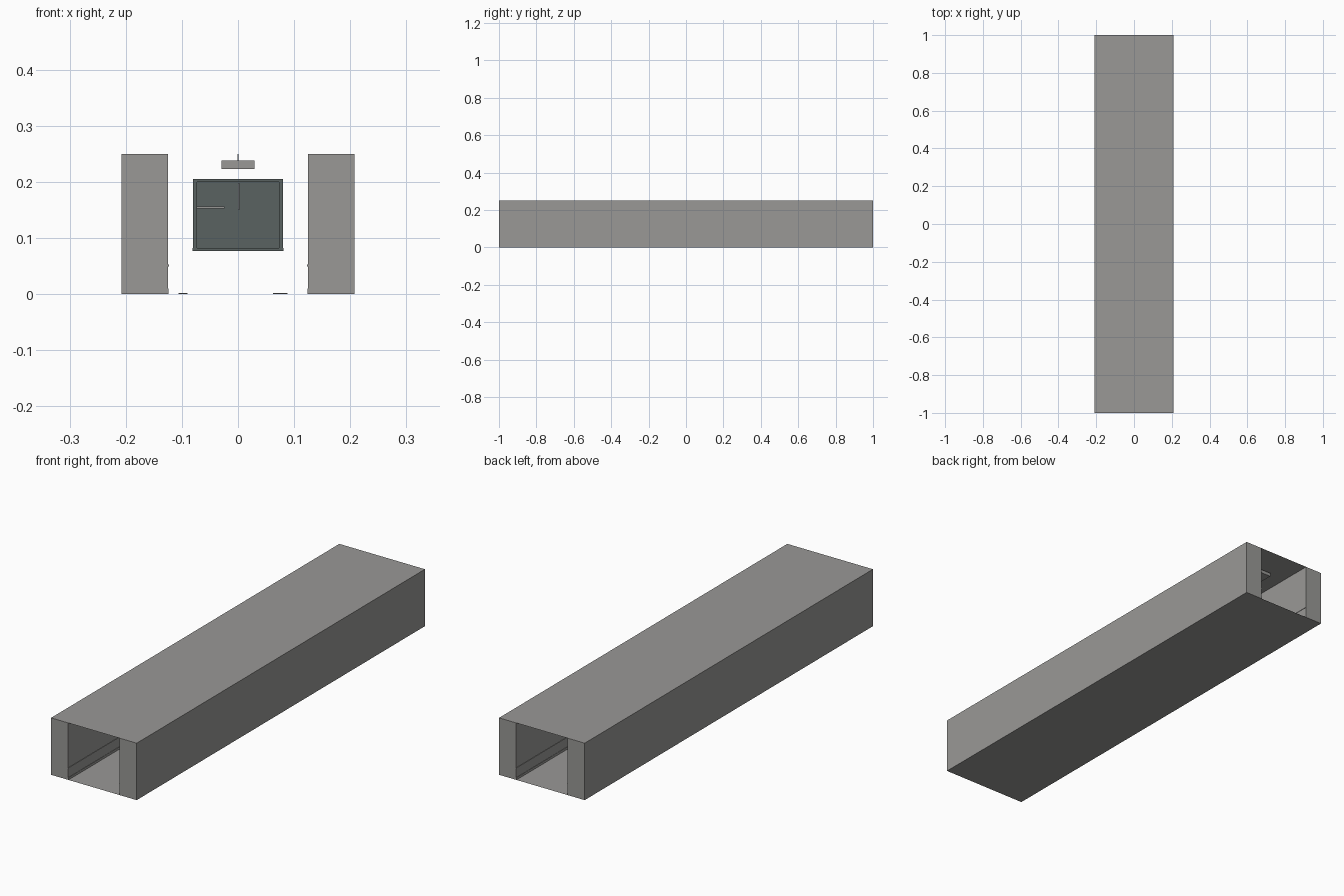
import bpy, bmesh

if "Cube" in bpy.data.objects:
    bpy.data.objects.remove(bpy.data.objects["Cube"])


def material(name, r, g, b):
    m = bpy.data.materials.new(name)
    m.diffuse_color = (r, g, b, 1)
    m.use_nodes = True
    m.node_tree.nodes["Principled BSDF"].inputs["Base Color"].default_value = m.diffuse_color
    return m


PLASTER = material("grey plaster", 0.32, 0.315, 0.305)
SLATE = material("dark slate", 0.10, 0.122, 0.12)


def finish(name, bm, mat):
    me = bpy.data.meshes.new(name)
    bm.to_mesh(me)
    bm.free()
    me.materials.append(mat)
    ob = bpy.data.objects.new(name, me)
    bpy.context.collection.objects.link(ob)
    return ob


def box(name, x, y, z, mat):
    """Box from (min, max) ranges on each axis."""
    bm = bmesh.new()
    bmesh.ops.create_cube(bm, size=1)
    for v in bm.verts:
        v.co = [r[0] if c < 0 else r[1] for c, r in zip(v.co, (x, y, z))]
    return finish(name, bm, mat)


def sheet(name, w, z):
    """Horizontal single sheet along the corridor."""
    bm = bmesh.new()
    bm.faces.new([bm.verts.new(p) for p in
                  ((-w, -1, z), (w, -1, z), (w, 1, z), (-w, 1, z))])
    return finish(name, bm, PLASTER)


def mirrored(s, a, b):
    return (a, b) if s > 0 else (-b, -a)


# Corridor shell: thick side walls, sheet floor and ceiling
sheet("floor", 0.125, 0.0)
sheet("ceiling", 0.125, 0.25)
for s, side in ((-1, "left"), (1, "right")):
    box(side + "_wall", mirrored(s, 0.125, 0.208), (-1, 1), (0, 0.25), PLASTER)
    # Wall trims
    box(side + "_baseboard", mirrored(s, 0.1235, 0.125), (-1, 1), (0, 0.01), PLASTER)
    box(side + "_chair_rail", mirrored(s, 0.1232, 0.125), (-1, 1), (0.049, 0.053), PLASTER)

# Ceiling lamps on thin rods
for i in range(4):
    y = -0.75 + 0.5 * i
    box("lamp", (-0.029, 0.029), (y - 0.125, y + 0.125), (0.223, 0.238), PLASTER)
    for d in (-0.1, 0.1):
        box("lamp_rod", (-0.001, 0.001), (y + d - 0.001, y + d + 0.001), (0.238, 0.25), PLASTER)

# Framed panel hanging across the corridor
box("panel", (-0.076, 0.076), (-0.004, 0.004), (0.081, 0.202), SLATE)
for s, side in ((-1, "left"), (1, "right")):
    box(side + "_frame", mirrored(s, 0.073, 0.080), (-0.015, 0.015), (0.079, 0.204), SLATE)
box("top_frame", (-0.08, 0.08), (-0.016, 0.016), (0.2, 0.205), SLATE)
box("bottom_frame", (-0.081, 0.081), (-0.016, 0.016), (0.077, 0.082), SLATE)
box("horizontal_bar", (-0.075, -0.024), (-0.007, -0.004), (0.153, 0.156), PLASTER)
box("vertical_bar", (0.0, 0.003), (-0.007, -0.004), (0.15, 0.198), PLASTER)

# Flat scraps on the floor
box("left_floor_scrap", (-0.106, -0.09), (-0.02, 0.02), (0.0005, 0.002), PLASTER)
box("right_floor_scrap", (0.062, 0.088), (-0.02, 0.02), (0.0005, 0.002), PLASTER)
